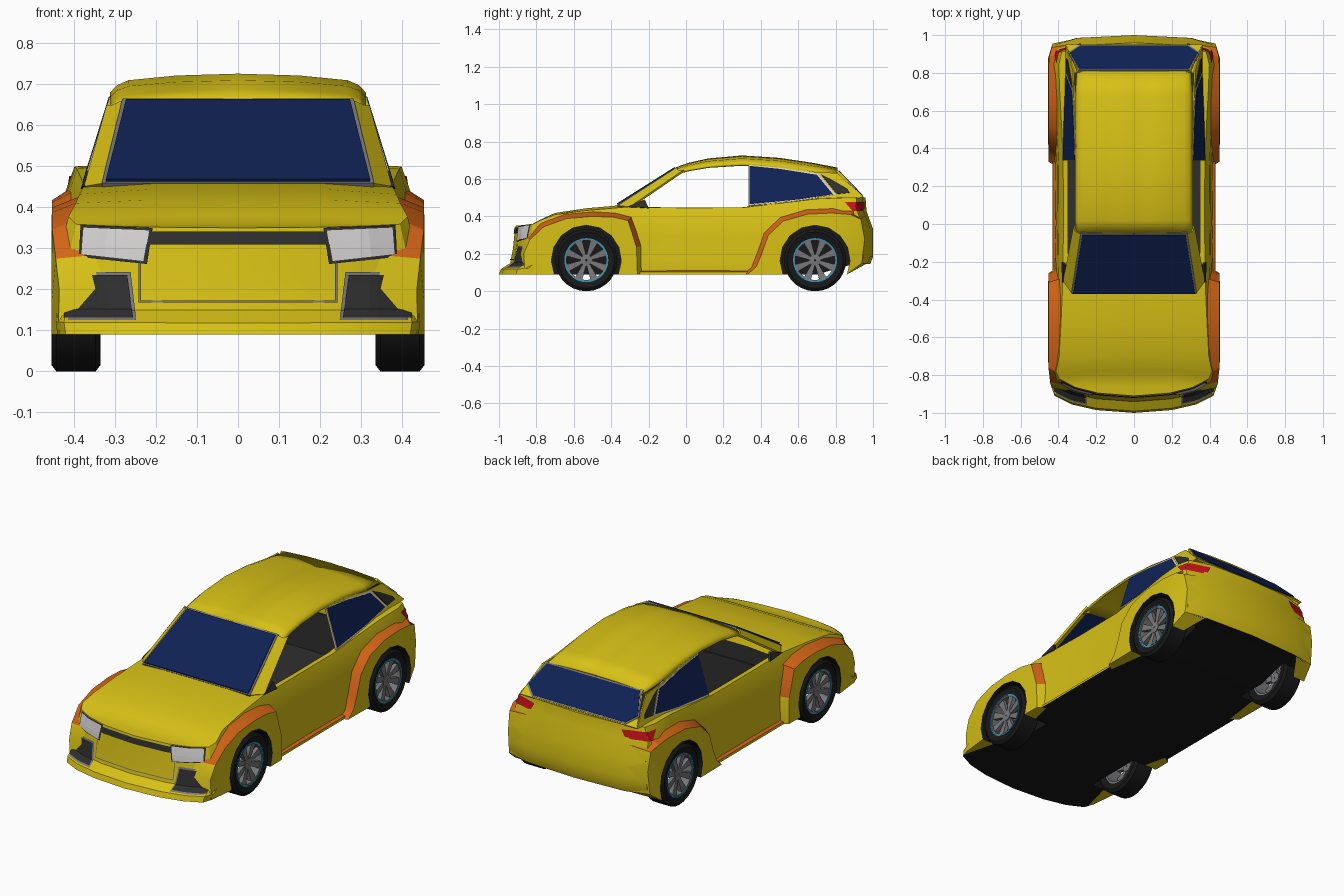
import bpy, bmesh, math
from mathutils import Vector
from mathutils.bvhtree import BVHTree

if "Cube" in bpy.data.objects:
    bpy.data.objects.remove(bpy.data.objects["Cube"])

COLOURS = {'yellow': (.68, .53, .008), 'navy_glass': (.005, .016, .09), 'orange': (.66, .13, .008),
           'dark_grey': (.028, .028, .028), 'black': (.009, .009, .009), 'lamp_white': (.66, .64, .64),
           'grey': (.19, .19, .2), 'red': (.6, .006, .01), 'cyan': (.01, .35, .62)}
MATS = {}
for n, c in COLOURS.items():
    MATS[n] = bpy.data.materials.new(n)
    MATS[n].diffuse_color = (*c, 1)


def finish(name, bm, mats, mirror=False, thick=0, smooth=None):
    bmesh.ops.recalc_face_normals(bm, faces=bm.faces)
    me = bpy.data.meshes.new(name)
    bm.to_mesh(me)
    bm.free()
    for m in mats:
        me.materials.append(MATS[m])
    ob = bpy.data.objects.new(name, me)
    bpy.context.collection.objects.link(ob)
    if smooth:
        me.polygons.foreach_set('use_smooth', [True] * len(me.polygons))
        me.set_sharp_from_angle(angle=math.radians(smooth))
    if thick:
        s = ob.modifiers.new('thickness', 'SOLIDIFY')
        s.thickness, s.offset = thick, 0
    if mirror:
        ob.modifiers.new('mirror', 'MIRROR').merge_threshold = .0005
    return ob


def grid(name, rows, mats, colour=lambda r, c: 0, caps=False, **kw):
    """Surface through rows of 3D points."""
    bm = bmesh.new()
    v = [[bm.verts.new(p) for p in r] for r in rows]
    for r in range(len(rows) - 1):
        for c in range(len(rows[0]) - 1):
            f = bm.faces.new((v[r][c], v[r][c + 1], v[r + 1][c + 1], v[r + 1][c]))
            f.material_index = colour(r, c)
    if caps:
        bm.faces.new(v[0])
        bm.faces.new(v[-1])
    return finish(name, bm, mats, **kw)


def panel(name, pts, mat, thick=.01, mirror=True):
    bm = bmesh.new()
    bm.faces.new([bm.verts.new(p) for p in pts])
    return finish(name, bm, [mat], mirror, thick)


def lerp(table, y):
    if y <= table[0][0]:
        return table[0][1]
    for (a, p), (b, q) in zip(table, table[1:]):
        if y <= b:
            return p + (q - p) * (y - a) / (b - a)
    return table[-1][1]


# Lower body: half plan outline lofted up in rows, with hood and deck
OUT = [(0, -1), (.2, -.985), (.33, -.955), (.42, -.91), (.44, -.85), (.435, -.7), (.425, -.53), (.415, -.33),
       (.41, 0), (.412, .3), (.42, .5), (.432, .7), (.438, .87), (.42, .95), (.3, .985), (0, 1)]
TOP = [(-1, .35), (-.9, .36), (-.8, .395), (-.6, .425), (-.35, .45), (-.2, .445), (.3, .447), (.5, .47), (.75, .5), (1, .5)]
LOW = [(.72, .09), (.9, .145)]
# height fraction, width scale, front lean, rear lean
ROWS = [(0, 1, 0, .015), (.11, 1.01, .01, 0), (.23, 1, .06, 0), (.53, .99, .075, 0), (.8, .97, .082, .035), (1, .91, .09, .04)]


def body_point(t, s, fl, rl, x, y):
    zb, zt = lerp(LOW, y), lerp(TOP, y)
    if t == 1 and y < -.8:
        s = .94
    yy = y + fl * lerp([(-.9, 1), (-.7, 0)], y) - rl * lerp([(.7, 0), (.93, 1)], y)
    return Vector((x * s, yy, zb + (zt - zb) * t))


bm = bmesh.new()
ring = [[bm.verts.new(body_point(*r, x, y)) for x, y in OUT] for r in ROWS]


def face(*vs):
    u = list(dict.fromkeys(vs))
    if len(u) > 2:
        bm.faces.new(u)


for a, b in zip(ring, ring[1:]):
    for i in range(len(OUT) - 1):
        face(a[i], a[i + 1], b[i + 1], b[i])
for edge, crown in ((ring[0], 0), (ring[-1], .012)):
    cols = []
    for i, v in enumerate(edge):
        if i in (0, len(OUT) - 1):
            cols.append([v] * 3)
            continue
        up = Vector((0, 0, crown * lerp([(-.95, 0), (-.6, 1), (.8, 1), (.95, 0)], OUT[i][1])))
        cols.append([v] + [bm.verts.new(Vector((v.co.x * f, v.co.y, v.co.z)) + up) for f in (.55, 0)])
    for p, q in zip(cols, cols[1:]):
        for k in range(2):
            face(p[k], p[k + 1], q[k + 1], q[k])
body = finish('lower_body', bm, ['yellow', 'black', 'dark_grey'], mirror=True)

# Cut wheel wells and the open cabin
WZ, AXLES, ARCH = .166, (-.533, .69), .187
cutters = []
for cy in AXLES:
    for s in (-1, 1):
        bpy.ops.mesh.primitive_cylinder_add(vertices=32, radius=ARCH, depth=.3, location=(s * .45, cy, WZ), rotation=(0, math.pi / 2, 0))
        cutters.append(bpy.context.object)
for hx, y0, y1, z0, z1 in ((.35, -.25, .8, .37, .7), (.285, -.24, .79, .15, .4)):
    bpy.ops.mesh.primitive_cube_add(size=1, location=(0, (y0 + y1) / 2, (z0 + z1) / 2))
    bpy.context.object.scale = (2 * hx, y1 - y0, z1 - z0)
    cutters.append(bpy.context.object)
for c in cutters:
    c.name, c.hide_render = 'cutter', True
    m = body.modifiers.new('cut', 'BOOLEAN')
    m.operation, m.object, m.solver = 'DIFFERENCE', c, 'EXACT'
bpy.context.view_layer.update()
dg = bpy.context.evaluated_depsgraph_get()
me = bpy.data.meshes.new_from_object(body.evaluated_get(dg))
body.modifiers.clear()
body.data = me
for c in cutters:
    bpy.data.objects.remove(c)
me.materials.clear()
for m in ('yellow', 'black', 'dark_grey'):
    me.materials.append(MATS[m])
for p in me.polygons:
    c, n = p.center, p.normal
    well = any(math.hypot(c.y - cy, c.z - WZ) < ARCH + .005 for cy in AXLES) and abs(c.x) > .29 and (abs(n.x) < .1 or abs(c.x) < .31)
    cabin = abs(c.x) < .352 and -.26 < c.y < .81 and .14 < c.z < .435
    p.material_index = 1 if well or (n.z < -.7 and c.z < .2) else 2 if cabin else 0
me.polygons.foreach_set('use_smooth', [True] * len(me.polygons))
me.set_sharp_from_angle(angle=math.radians(25))
tree = BVHTree.FromPolygons([v.co.copy() for v in me.vertices], [list(p.vertices) for p in me.polygons])


def project(axis, a, z, off):
    o, d = {'f': ((a, -2, z), (0, 1, 0)), 'b': ((a, 2, z), (0, -1, 0)), 's': ((2, a, z), (-1, 0, 0))}[axis]
    hit = tree.ray_cast(Vector(o), Vector(d))[0] or tree.find_nearest(Vector((a, 0, z)) if axis != 's' else Vector((.4, a, z)))[0]
    return hit - Vector(d) * off


def patch(name, axis, quad, mat, off=.005, mirror=True, nu=8, nv=5):
    """Thin plate laid on the body; quad is low-left, low-right, top-right, top-left."""
    a, b, c, d = [Vector(q) for q in quad]
    rows = []
    for j in range(nv + 1):
        l, r = a.lerp(d, j / nv), b.lerp(c, j / nv)
        rows.append([project(axis, *l.lerp(r, i / nu), off) for i in range(nu + 1)])
    return grid(name, rows, [mat], mirror=mirror)


# Nose details
patch('headlight_frame', 'f', [(.222, .262), (.388, .279), (.384, .357), (.208, .35)], 'dark_grey', .004)
patch('headlight', 'f', [(.23, .268), (.383, .285), (.378, .352), (.216, .345)], 'lamp_white', .008)
patch('intake_frame', 'f', [(.248, .125), (.432, .125), (.42, .243), (.262, .243)], 'grey', .004)
patch('intake', 'f', [(.256, .132), (.425, .132), (.413, .235), (.27, .235)], 'dark_grey', .008)
patch('grille', 'f', [(-.225, .309), (.225, .309), (.222, .341), (-.222, .341)], 'dark_grey', .005, False, 16)
patch('bumper_line', 'f', [(-.242, .168), (.242, .168), (.242, .173), (-.242, .173)], 'grey', .004, False, 16, 1)
patch('bumper_side_line', 'f', [(.237, .17), (.242, .17), (.242, .3), (.237, .3)], 'grey', .004, True, 1, 6)
# Tail lights wrap round the corner
patch('tail_light_rear', 'b', [(.29, .44), (.4, .43), (.385, .478), (.27, .476)], 'red', .006)
patch('tail_light_side', 's', [(.89, .43), (.945, .43), (.945, .476), (.85, .476)], 'red', .006)

# Wheel-arch flares with orange outer slope
FLARES = {'front': [(-.86, .09), (-.868, .2), (-.835, .275), (-.76, .345), (-.64, .388), (-.5, .4), (-.39, .396),
                    (-.31, .378), (-.285, .3), (-.265, .235), (-.26, .09)],
          'rear': [(.33, .09), (.375, .13), (.405, .2), (.44, .3), (.52, .375), (.65, .412), (.78, .418),
                   (.88, .41), (.935, .385), (.955, .28), (.94, .15)]}
for (nm, outer), cy, (o0, o1) in zip(FLARES.items(), AXLES, ((2, 9), (0, 8))):
    rows = []
    for i, (y, z) in enumerate(outer):
        th = math.radians(204 - 228 * i / (len(outer) - 1))
        iy, iz = cy + ARCH * math.cos(th), WZ + ARCH * math.sin(th)
        x = .453 - max(0, -.8 - y, y - .87) * .25
        d = Vector((y - cy, z - WZ)).normalized() * .027
        ey, ez = y + d.x, max(.09, z + d.y)
        rows.append([(.38, iy, iz), (.455, iy, iz), (x, y, z), (project('s', ey, ez, -.003).x, ey, ez)])
    grid(nm + '_arch_flare', rows, ['yellow', 'orange', 'black'], caps=True, mirror=True, smooth=25,
         colour=lambda r, c: 2 if c == 0 else 1 if c == 2 and o0 <= r < o1 else 0)
grid('sill', [[(.38, y, .09), (.432, y, .09), (.43, y, .103), (.405, y, .113)] for y in (-.28, 0, .35)],
     ['yellow', 'orange', 'black'], mirror=True, colour=lambda r, c: (2, 0, 1)[c])

# Roof shell
ROOF = [(-.05, .658, .03), (.02, .682, .035), (.12, .704, .04), (.3, .72, .045), (.5, .707, .045), (.68, .68, .045), (.81, .655, .03)]
grid('roof', [[(x * (1 if y < .7 else .97), y - (.02 * x if y < 0 else 0), z - k * dz) for x, k in
               ((0, 0), (.15, .1), (.265, .35), (.292, .6), (.308, 1))] for y, z, dz in ROOF],
     ['yellow'], mirror=True, thick=.012, smooth=30)


# Cabin sides lie on one sloping plane
def side(name, yz, mat, thick):
    return panel(name, [(.305 + (.675 - z) * .31, y, z) for y, z in yz], mat, thick)


side('rear_side_frame', [(.335, .455), (.335, .682), (.5, .668), (.68, .638), (.81, .63), (.95, .5), (.8, .49)], 'yellow', .008)
side('rear_window_trim', [(.335, .458), (.335, .674), (.5, .658), (.705, .628), (.8, .517), (.6, .483)], 'lamp_white', .012)
side('rear_side_window', [(.34, .464), (.34, .668), (.5, .652), (.7, .62), (.785, .517), (.6, .489)], 'navy_glass', .016)
side('rear_quarter_panel', [(.722, .622), (.77, .6), (.865, .545), (.875, .525), (.805, .518)], 'dark_grey', .016)
side('door_corner_panel', [(-.31, .45), (-.2, .443), (-.22, .488)], 'dark_grey', .014)
panel('windscreen_pillar', [(.325, -.365, .455), (.372, -.3, .447), (.317, -.01, .645), (.305, -.04, .645), (.278, -.05, .657)], 'yellow', .012)

# Windscreen and rear window
panel('windscreen_trim', [(-.332, -.368, .455), (.332, -.368, .455), (.282, -.045, .66), (-.282, -.045, .66)], 'grey', .012, False)
panel('windscreen', [(-.322, -.364, .461), (.322, -.364, .461), (.273, -.055, .656), (-.273, -.055, .656)], 'navy_glass', .02, False)


def rear(name, xs, mat, thick):
    half = [(x, .805 + (.645 - z) * .97, z) for x, z in xs]
    return panel(name, half + [(-x, y, z) for x, y, z in reversed(half)], mat, thick, False)


rear('tailgate_frame', [(.3, .645), (.36, .5)], 'yellow', .01)
rear('rear_window_trim_back', [(.294, .643), (.347, .543), (.29, .503)], 'grey', .015)
rear('rear_window', [(.287, .638), (.338, .546), (.285, .509)], 'navy_glass', .02)


# Wheels: hollow tyre and rim rings with eight open spokes
def lathe(bm, prof, mat, n=28):
    v = [[bm.verts.new((x, r * math.cos(2 * math.pi * k / n), r * math.sin(2 * math.pi * k / n))) for r, x in prof] for k in range(n)]
    for k in range(n):
        for j in range(len(prof)):
            q, jj = v[(k + 1) % n], (j + 1) % len(prof)
            bm.faces.new((v[k][j], v[k][jj], q[jj], q[j])).material_index = mat


bm = bmesh.new()
lathe(bm, [(.117, .05), (.15, .06), (.166, .048), (.166, -.048), (.15, -.06), (.117, -.055)], 0)
lathe(bm, [(.106, .05), (.117, .052), (.117, -.052), (.106, -.052)], 1)
lathe(bm, [(.113, .0535), (.118, .0535), (.118, .05), (.113, .05)], 2)
lathe(bm, [(.004, .045), (.03, .042), (.03, 0), (.004, 0)], 1, 16)
for k in range(8):
    a = 2 * math.pi * (k + .5) / 8
    d, t = Vector((0, math.cos(a), math.sin(a))), Vector((0, -math.sin(a), math.cos(a)))
    v = [bm.verts.new(d * r + t * w * s + Vector((x, 0, 0))) for r, w, f in ((.022, .009, .038), (.109, .02, .046))
         for s, x in ((-1, f), (1, f), (1, f - .022), (-1, f - .022))]
    for q in ((0, 1, 5, 4), (1, 2, 6, 5), (2, 3, 7, 6), (3, 0, 4, 7), (3, 2, 1, 0), (4, 5, 6, 7)):
        bm.faces.new([v[j] for j in q]).material_index = 1
wheel = finish('front_right_wheel', bm, ['black', 'grey', 'cyan'], smooth=30)
wheel.location = (.395, AXLES[0], WZ)
for nm, s, cy in (('front_left_wheel', -1, AXLES[0]), ('rear_right_wheel', 1, AXLES[1]), ('rear_left_wheel', -1, AXLES[1])):
    w = bpy.data.objects.new(nm, wheel.data)
    bpy.context.collection.objects.link(w)
    w.location = (s * .395, cy, WZ)
    w.rotation_euler.z = 0 if s > 0 else math.pi

for m in bpy.data.materials:
    if m.users and not m.is_grease_pencil:
        m.use_nodes = True
        m.node_tree.nodes["Principled BSDF"].inputs["Base Color"].default_value = m.diffuse_color
